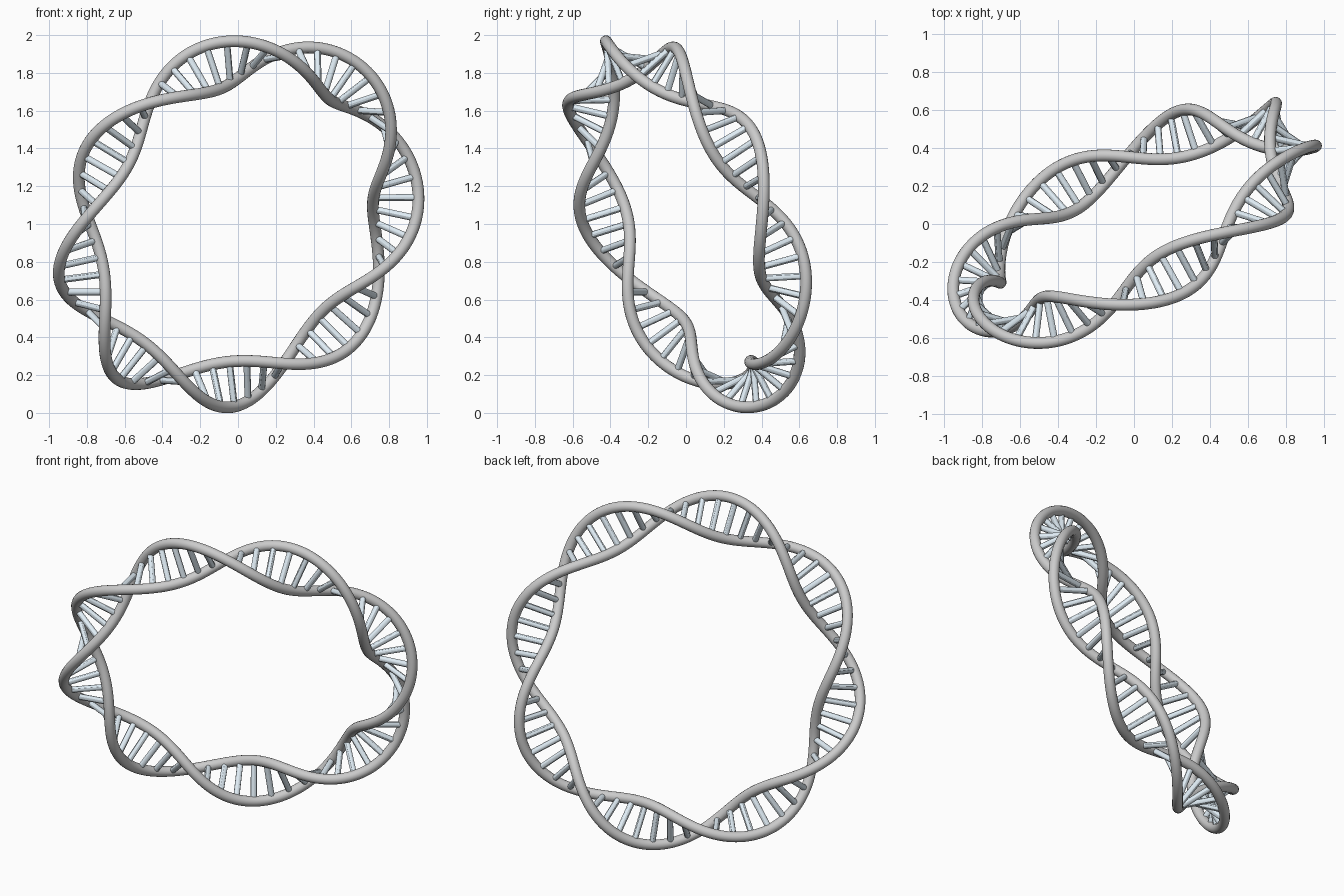
import bpy
from math import cos, sin, tau, radians
from mathutils import Vector

if "Cube" in bpy.data.objects:
    bpy.data.objects.remove(bpy.data.objects["Cube"])

R, HELIX, TUBE, RUNG = 0.93, 0.12, 0.031, 0.018
TURNS, PHASE, RUNGS = 4, radians(127), 64
CENTRE = Vector((0, 0.01, 1.012))

# tilted ring plane: normal, uphill direction, level direction
N = Vector((-0.436, 0.826, 0.356)).normalized()
T = (Vector((0, 0, 1)) - N * N.z).normalized()
S = N.cross(T)
if S.x > 0:
    S = -S


def helix_point(a, offset):
    radial = T * cos(a) + S * sin(a)
    p = TURNS * a + PHASE + offset
    return CENTRE + radial * (R + HELIX * cos(p)) + N * (HELIX * sin(p))


def curve_object(name, lines, radius, cyclic, sides):
    cu = bpy.data.curves.new(name, 'CURVE')
    cu.dimensions = '3D'
    cu.bevel_depth = radius
    cu.bevel_resolution = sides
    cu.use_fill_caps = not cyclic
    for pts in lines:
        sp = cu.splines.new('POLY')
        sp.points.add(len(pts) - 1)
        for q, co in zip(sp.points, pts):
            q.co = (*co, 1)
        sp.use_cyclic_u = cyclic
        sp.use_smooth = True
    ob = bpy.data.objects.new(name, cu)
    bpy.context.collection.objects.link(ob)
    bpy.ops.object.select_all(action='DESELECT')
    ob.select_set(True)
    bpy.context.view_layer.objects.active = ob
    bpy.ops.object.convert(target='MESH')
    bpy.ops.object.shade_smooth_by_angle()
    return bpy.context.object


# two intertwined strands
STEPS = 320
for name, off in (("strand_a", 0), ("strand_b", tau / 2)):
    curve_object(name, [[helix_point(tau * i / STEPS, off) for i in range(STEPS)]],
                 TUBE, True, 6)

# rungs joining the strands
angles = [tau * (i + 0.5) / RUNGS for i in range(RUNGS)]
rungs = curve_object("rungs", [[helix_point(a, 0), helix_point(a, tau / 2)] for a in angles],
                     RUNG, False, 4)
mat = bpy.data.materials.new("pale_blue")
mat.diffuse_color = (0.74, 0.84, 0.91, 1)
mat.use_nodes = True
mat.node_tree.nodes["Principled BSDF"].inputs["Base Color"].default_value = mat.diffuse_color
rungs.data.materials.append(mat)
